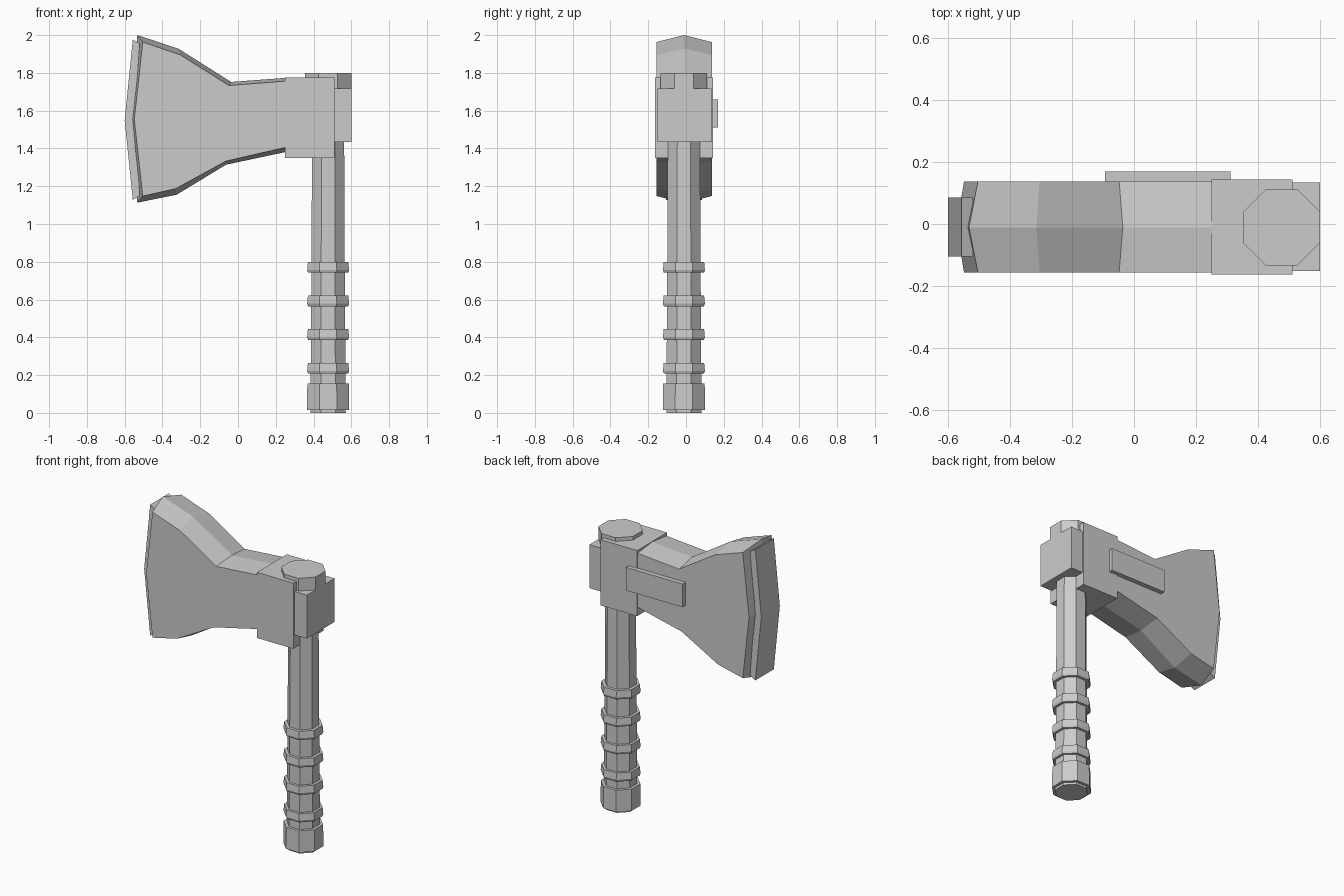
import bpy, bmesh, math

if "Cube" in bpy.data.objects:
    bpy.data.objects.remove(bpy.data.objects["Cube"])

grey = bpy.data.materials.new("plain grey")
grey.diffuse_color = (0.6, 0.6, 0.6, 1)
grey.use_nodes = True
grey.node_tree.nodes["Principled BSDF"].inputs["Base Color"].default_value = grey.diffuse_color

AXIS_X, AXIS_Y = 0.477, -0.011   # handle axis


def finish(name, bm):
    bmesh.ops.recalc_face_normals(bm, faces=bm.faces)
    me = bpy.data.meshes.new(name)
    bm.to_mesh(me)
    bm.free()
    me.materials.append(grey)
    ob = bpy.data.objects.new(name, me)
    bpy.context.collection.objects.link(ob)
    return ob


def loft(name, loops):
    """Join equal-length closed loops of 3D points and cap both ends."""
    bm = bmesh.new()
    rows = [[bm.verts.new(p) for p in loop] for loop in loops]
    n = len(rows[0])
    for a, b in zip(rows, rows[1:]):
        for i in range(n):
            j = (i + 1) % n
            bm.faces.new((a[i], a[j], b[j], b[i]))
    bm.faces.new(rows[0])
    bm.faces.new(rows[-1])
    return finish(name, bm)


def box(name, x0, x1, y0, y1, z0, z1):
    base = [(x0, y0), (x1, y0), (x1, y1), (x0, y1)]
    return loft(name, [[(x, y, z) for x, y in base] for z in (z0, z1)])


def octagon(name, sections):
    """Eight-sided column; sections are (z, width across flats)."""
    loops = []
    for z, w in sections:
        r = w / 2 / math.cos(math.pi / 8)
        loops.append([(AXIS_X + r * math.cos((k + .5) * math.pi / 4),
                       AXIS_Y + r * math.sin((k + .5) * math.pi / 4), z)
                      for k in range(8)])
    return loft(name, loops)


# Axe head: flat cheeks with a larger outline on the middle plane
cheek = [(0.27, 1.758), (-0.048, 1.733), (-0.305, 1.895), (-0.504, 1.963),
         (-0.549, 1.555), (-0.504, 1.148), (-0.328, 1.188), (-0.064, 1.333), (0.27, 1.41)]
ridge = [(0.27, 1.775), (-0.036, 1.752), (-0.315, 1.928), (-0.533, 2.0),
         (-0.573, 1.555), (-0.533, 1.113), (-0.325, 1.155), (-0.063, 1.314), (0.27, 1.385)]
loft("axe_head", [[(x, y, z) for x, z in prof]
                  for prof, y in ((cheek, -0.157), (ridge, AXIS_Y), (cheek, 0.138))])

# Cutting edge strip
edge = [(-0.52, 1.955), (-0.557, 1.977), (-0.6, 1.55), (-0.557, 1.127), (-0.52, 1.15), (-0.55, 1.55)]
loft("cutting_edge", [[(x, y, z) for x, z in edge] for y in (-0.105, 0.085)])

# Collar, poll and side plate
box("collar", 0.25, 0.512, -0.163, 0.143, 1.35, 1.776)
box("poll", 0.50, 0.60, -0.152, 0.134, 1.435, 1.717)
box("side_plate", -0.094, 0.312, 0.13, 0.169, 1.51, 1.66)

# Handle with cap, grip rings and pommel
octagon("handle", [(0.0, 0.187), (0.8, 0.176), (1.7, 0.168)])
octagon("handle_cap", [(1.6, 0.246), (1.8, 0.246)])
for i in range(4):
    z = 0.208 + 0.178 * i
    octagon(f"grip_ring_{i + 1}", [(z, 0.212), (z + 0.014, 0.222), (z + 0.057, 0.214)])
octagon("pommel", [(0.015, 0.224), (0.155, 0.22)])
